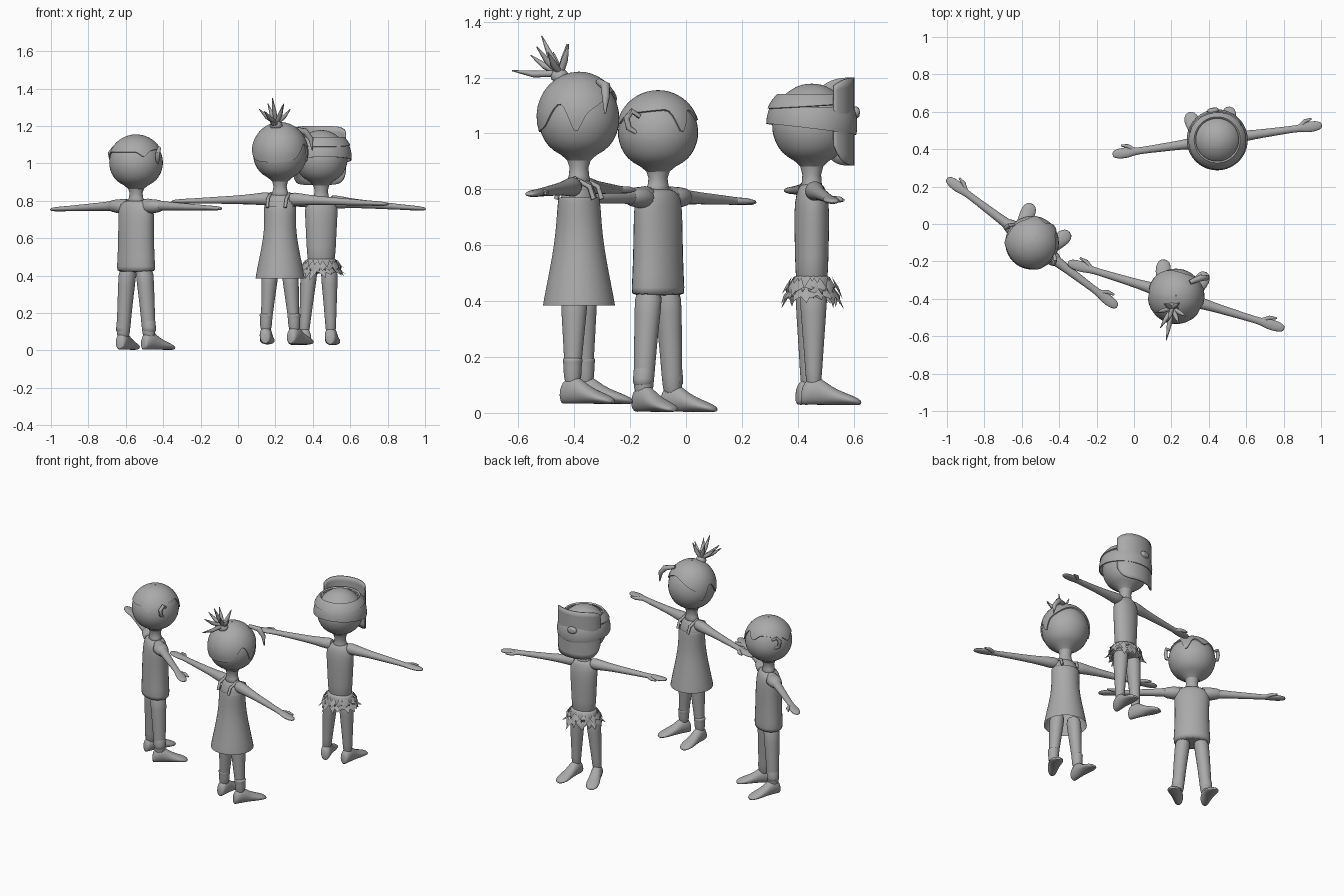
import bpy, bmesh, math, random
from mathutils import Matrix, Vector

if "Cube" in bpy.data.objects:
    bpy.data.objects.remove(bpy.data.objects["Cube"])

random.seed(4)
grey = bpy.data.materials.new("plain grey")
grey.diffuse_color = (0.4, 0.4, 0.4, 1)
grey.use_nodes = True
grey.node_tree.nodes["Principled BSDF"].inputs["Base Color"].default_value = grey.diffuse_color
place = Matrix.Identity(4)          # placement of the figure being built


def finish(ob, subd=0, angle=50):
    ob.data.materials.clear()
    ob.data.materials.append(grey)
    ob.matrix_world = place
    if subd:
        ob.modifiers.new("smooth", 'SUBSURF').levels = subd
        ob.modifiers["smooth"].render_levels = subd
    bpy.ops.object.select_all(action='DESELECT')
    bpy.context.view_layer.objects.active = ob
    ob.select_set(True)
    bpy.ops.object.shade_smooth_by_angle(angle=math.radians(angle))
    return ob


def from_bm(name, bm, subd=0):
    bmesh.ops.recalc_face_normals(bm, faces=bm.faces)
    me = bpy.data.meshes.new(name)
    bm.to_mesh(me)
    bm.free()
    ob = bpy.data.objects.new(name, me)
    bpy.context.collection.objects.link(ob)
    return finish(ob, subd)


def loft(name, stations, axis='z', mat=Matrix.Identity(4), n=16, caps=True):
    """Elliptical rings (t, centre u, centre v, radius u, radius v) along an axis."""
    order = {'z': lambda t, u, v: (u, v, t), 'y': lambda t, u, v: (u, t, v),
             'x': lambda t, u, v: (t, u, v)}[axis]
    bm = bmesh.new()
    rings = []
    for t, cu, cv, ru, rv in stations:
        rings.append([bm.verts.new(mat @ Vector(order(
            t, cu + ru * math.cos(k * math.tau / n), cv + rv * math.sin(k * math.tau / n))))
            for k in range(n)])
    for a, b in zip(rings, rings[1:]):
        for k in range(n):
            bm.faces.new((a[k], a[(k + 1) % n], b[(k + 1) % n], b[k]))
    if caps:
        bm.faces.new(rings[0])
        bm.faces.new(rings[-1])
    return from_bm(name, bm, 1)


def strand(name, pts, radii):
    cu = bpy.data.curves.new(name, 'CURVE')
    cu.dimensions, cu.bevel_depth, cu.bevel_resolution, cu.use_fill_caps = '3D', 1, 2, True
    sp = cu.splines.new('POLY')
    sp.points.add(len(pts) - 1)
    for p, co, r in zip(sp.points, pts, radii):
        p.co, p.radius = (*co, 1), r
    ob = bpy.data.objects.new(name, cu)
    bpy.context.collection.objects.link(ob)
    bpy.ops.object.select_all(action='DESELECT')
    bpy.context.view_layer.objects.active = ob
    ob.select_set(True)
    bpy.ops.object.convert(target='MESH')
    return finish(bpy.context.object)


def head(name, zc, r, rz, neck):
    """Ball head tapering into a thin flared neck."""
    st = [(neck, 0, 0, .065, .05), (neck + .025, 0, 0, .037, .034),
          (zc - rz + .01, 0, 0, .031, .031)]
    for d in (140, 122, 105, 90, 72, 55, 38, 22, 8):
        a = math.radians(d)
        st.append((zc + rz * math.cos(a), 0, 0, r * math.sin(a) * 1.02, r * math.sin(a) * 1.02))
    loft(name, st, n=20)


def shell(name, zc, r, rz, low, top=None, n=72, rows=10):
    """Hair cap over the head down to height low(azimuth); azimuth 0 is the face."""
    bm = bmesh.new()
    grid = []
    for k in range(n):
        az = (k / n) * math.tau
        az = az if az <= math.pi else az - math.tau
        end = math.acos(max(-.95, min(.95, (low(az) - zc) / rz)))
        beg = math.acos((top - zc) / rz) if top else .02
        col = [(beg + (end - beg) * j / rows, 1) for j in range(rows + 1)] + [(end, .95)]
        if top:
            col.insert(0, (beg, .93))
        grid.append([bm.verts.new((s * r * math.sin(p) * math.sin(az), s * r * math.sin(p) * math.cos(az),
                                   zc + s * rz * math.cos(p))) for p, s in col])
    for k in range(n):
        a, b = grid[k], grid[(k + 1) % n]
        for j in range(len(a) - 1):
            bm.faces.new((a[j], b[j], b[j + 1], a[j + 1]))
    from_bm(name, bm)


def limbs(who, span, arm_z, slope, hip_z, ankle, floor, leg_r, shift=0, cuff=0):
    """Spread arms with mitten hands, legs and turned-out feet."""
    for s, side in ((-1, "left"), (1, "right")):
        k = span / .56
        st = [(.04, .04, .042), (.11, .034, .032), (.19, .025, .024), (.3, .022, .02), (.41, .018, .016),
              (.45, .021, .014), (.48, .03, .014), (.53, .028, .012), (.555, .018, .008), (.56, .008, .004)]
        lift = lambda x: arm_z + .015 - .03 * x / .56 * .8 + slope * s * x
        loft(f"{who}_{side}_arm", [(s * x * k, 0, lift(x), a, b) for x, a, b in st], 'x')
        strand(f"{who}_{side}_thumb", [(s * .445 * k, .01, lift(.45)), (s * .475 * k, .034, lift(.47)),
                                       (s * .51 * k, .042, lift(.5))], (.012, .011, .005))
        xa, xh = s * ankle + shift, s * .052 + shift / 2
        zs = [(floor + .05, 0), (floor + .12, .12), (.25, .4), (.36, .7), (hip_z, 1)]
        loft(f"{who}_{side}_leg", [(z, xa + (xh - xa) * f, 0, leg_r + (.05 - leg_r) * f,
                                    leg_r + (.055 - leg_r) * f) for z, f in zs])
        m = Matrix.Translation((xa, 0, floor)) @ Matrix.Rotation(-s * math.radians(13), 4, 'Z')
        ft = [(-.045, .018, .05), (-.035, .03, .085), (0, .034, .105), (.03, .034, .095), (.065, .036, .065),
              (.11, .043, .045), (.15, .038, .03), (.172, .016, .016)]
        loft(f"{who}_{side}_foot", [(y, 0, h / 2, w, h / 2) for y, w, h in ft], 'y', m)
        if cuff:
            loft(f"{who}_{side}_boot_cuff", [(floor + .06, xa, 0, .034, .034), (cuff - .025, xa * .97, 0, .032, .032),
                 (cuff - .012, xa * .97, 0, .038, .038), (cuff, xa * .97, 0, .034, .034)])


def put(x, y, deg):
    global place
    place = Matrix.Translation((x, y, 0)) @ Matrix.Rotation(math.radians(deg), 4, 'Z')


bump = lambda a, c, w: math.exp(-((a - c) / w) ** 2)

# --- Figure one: boy in a shirt and trousers ---
put(-.545, -.1, -37)
head("boy_head", 1.005, .145, .145, .785)
shell("boy_hair", 1.005, .15, .15,
      lambda a: 1.075 + .015 * math.cos(a) - .085 * bump(a, .3, .2) - .04 * bump(a, -.5, .25) - .03 * bump(abs(a), 2.2, .2))
loft("boy_shirt", [(.42, 0, 0, .116, .085), (.43, 0, 0, .116, .085), (.55, 0, 0, .108, .08), (.68, 0, 0, .107, .078),
                   (.75, 0, 0, .112, .07), (.785, 0, 0, .1, .058), (.805, 0, 0, .05, .042)])
limbs("boy", .57, .765, .005, .46, .088, .003, .035)
for s, side in ((-1, "left"), (1, "right")):
    loft(f"boy_{side}_sleeve", [(s * .06, 0, .768, .055, .045), (s * .13, 0, .772, .042, .037),
                                (s * .18, 0, .772, .034, .03)], 'x')
    strand(f"boy_{side}_ear", [(s * .135, .02, 1.06), (s * .155, 0, 1.08), (s * .16, -.02, 1.055),
                               (s * .155, -.015, 1.02), (s * .135, .01, 1.0)], (.008, .011, .012, .011, .007))
    loft(f"boy_{side}_trouser_cuff", [(.095, s * .088, 0, .038, .038), (.11, s * .088, 0, .038, .038),
                                      (.2, s * .08, 0, .038, .04)])

# --- Figure two: girl in a dress with a spiky top knot ---
put(.225, -.383, -17)
head("girl_head", 1.055, .146, .155, .82)
shell("girl_hair", 1.06, .152, .161,
      lambda a: 1.08 - .075 * (1 - math.cos(a)) / 2 + .07 * bump(a, 0, .9) - .06 * bump(abs(a), 1.35, .18) + .07 * bump(abs(a), 1.8, .3))
loft("girl_chest", [(.7, 0, 0, .083, .07), (.77, 0, 0, .085, .068), (.81, 0, 0, .075, .05), (.84, 0, 0, .045, .04)])
loft("dress", [(.385, 0, 0, .135, .132), (.39, 0, 0, .135, .132), (.46, 0, 0, .122, .118), (.56, 0, 0, .1, .098),
               (.65, 0, 0, .087, .085), (.72, 0, 0, .089, .08), (.765, 0, 0, .09, .075), (.77, 0, 0, .088, .072)],
     caps=False)
limbs("girl", .605, .798, -.012, .46, .08, .032, .026, cuff=.2)
for s, side in ((-1, "left"), (1, "right")):
    strand(f"{side}_dress_strap", [(s * .05, .07, .765), (s * .052, .055, .81), (s * .052, 0, .838),
                                   (s * .052, -.055, .81), (s * .05, -.07, .765)], (.009,) * 5)
strand("front_hair_lock", [(.05, .09, 1.185), (.1, .13, 1.17), (.13, .14, 1.13), (.138, .14, 1.07)],
       (.012, .018, .014, .003))
loft("top_knot", [(1.185, 0, -.07, .04, .04), (1.21, 0, -.07, .033, .033), (1.235, 0, -.075, .02, .022)])
tips = [(0, -.14, 1.35), (.03, -.03, 1.32), (-.05, -.06, 1.32), (.085, -.09, 1.29), (-.08, -.12, 1.29),
        (.02, -.245, 1.225), (-.03, -.19, 1.28), (.06, -.14, 1.31)]
for i, t in enumerate(tips):
    base, tip = Vector((0, -.07, 1.215)), Vector(t)
    mid = base.lerp(tip, .55) + Vector((0, 0, -.008))
    strand(f"hair_spike_{i + 1}", [base, mid, tip], (.012, .012, .002))

# --- Figure three: masked figure in a leaf skirt ---
put(.445, .45, 8)
head("masked_head", 1.03, .143, .15, .79)
shell("cap_lower_band", 1.03, .163, .165, lambda a: 1.015 - .02 * math.cos(a), top=1.095)
shell("cap_raised_strip", 1.04, .168, .15, lambda a: 1.1 + .01 * math.cos(a), top=1.142, rows=5)
loft("bare_torso", [(.43, 0, 0, .075, .06), (.55, 0, 0, .08, .06), (.68, 0, 0, .087, .064), (.76, 0, 0, .092, .062),
                    (.8, 0, 0, .08, .05), (.825, 0, 0, .04, .038)])
limbs("masked", .565, .785, -.035, .46, .072, .028, .027, shift=-.02)
loft("skirt_core", [(.41, 0, 0, .09, .08), (.44, 0, 0, .094, .08), (.48, 0, 0, .086, .07), (.495, 0, 0, .08, .065)])

# Skirt leaves: two tiers of folded pointed leaves
bm = bmesh.new()
for tier, (z0, reach) in enumerate(((.485, .03), (.455, .04))):
    for i in range(20):
        a = (i + tier * .5) * math.tau / 20 + random.uniform(-.1, .1)
        out = Vector((math.cos(a), math.sin(a), 0))
        side = Vector((-out.y, out.x, 0)) * .02
        base = Vector((.087 * out.x, .073 * out.y, z0))
        mid = base + out * reach * .5 + Vector((0, 0, -.035))
        tip = base + out * (reach + random.uniform(-.02, .012)) + side * random.uniform(-.8, .8) \
            + Vector((0, 0, -.072 + random.uniform(-.012, .03)))
        b, l, r, c, t = [bm.verts.new(p) for p in (base, mid - side, mid + side, mid + out * .008, tip)]
        for f in ((b, l, c), (b, c, r), (l, t, c), (c, t, r)):
            bm.faces.new(f)
from_bm("skirt_leaves", bm)

# Mask: curved shield with rounded corners
bm = bmesh.new()
cols, rows = 20, 10
grid = []
for i in range(cols + 1):
    u = 2 * i / cols - 1
    hi, lo = 1.2 - .03 * abs(u) ** 4, .885 + .075 * abs(u) ** 5
    a = u * math.radians(80)
    grid.append([bm.verts.new((.145 * math.sin(a), .04 + .112 * math.cos(a), lo + (hi - lo) * j / rows))
                 for j in range(rows + 1)])
for i in range(cols):
    for j in range(rows):
        bm.faces.new((grid[i][j], grid[i][j + 1], grid[i + 1][j + 1], grid[i + 1][j]))
mask = from_bm("face_mask", bm)
mask.modifiers.new("thick", 'SOLIDIFY').thickness = .008
loft("mask_nose", [(.145, 0, 1.075, .034, .024), (.16, 0, 1.075, .034, .024), (.174, 0, 1.075, .026, .017)], 'y', n=12)
